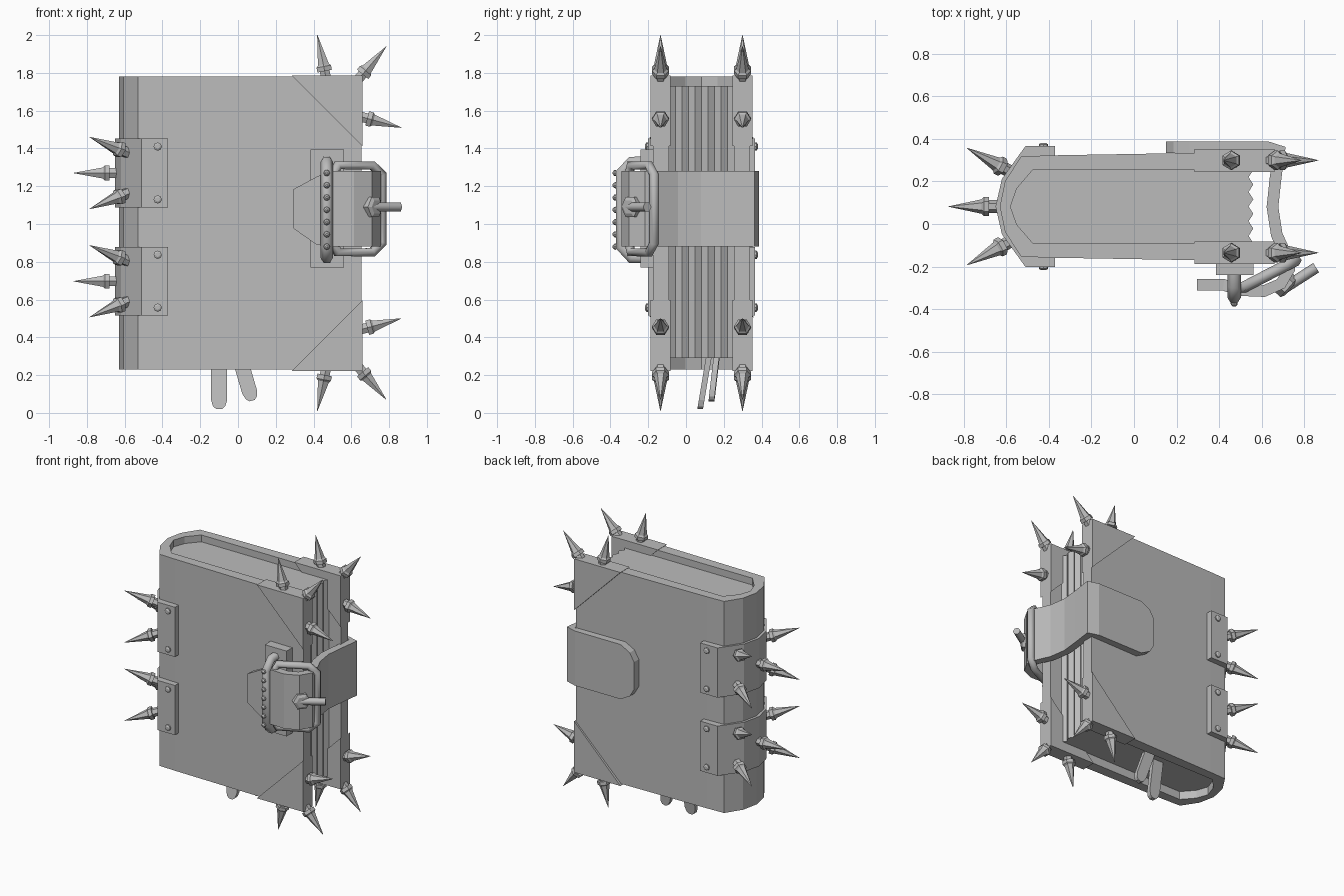
import bpy, bmesh, math
from mathutils import Vector

cube = bpy.data.objects.get("Cube")
if cube:
    bpy.data.objects.remove(cube, do_unlink=True)

MID_Y, MID_Z = 0.082, 1.005

grey = bpy.data.materials.new("plain_grey")
grey.use_nodes = True
grey.diffuse_color = (0.5, 0.5, 0.5, 1)
grey.node_tree.nodes["Principled BSDF"].inputs["Base Color"].default_value = (0.5, 0.5, 0.5, 1)


def finish(name, bm):
    bmesh.ops.recalc_face_normals(bm, faces=bm.faces)
    mesh = bpy.data.meshes.new(name)
    bm.to_mesh(mesh)
    bm.free()
    mesh.materials.append(grey)
    ob = bpy.data.objects.new(name, mesh)
    bpy.context.collection.objects.link(ob)
    return ob


def prism(name, pts, axis, lo, hi):
    """Extrude a 2D outline along an axis ('y': points are x,z; 'z': points are x,y)."""
    bm = bmesh.new()
    place = (lambda p, d: (p[0], d, p[1])) if axis == 'y' else (lambda p, d: (p[0], p[1], d))
    face = bm.faces.new([bm.verts.new(place(p, lo)) for p in pts])
    out = bmesh.ops.extrude_face_region(bm, geom=[face])
    step = Vector(place((0, 0), hi - lo))
    bmesh.ops.translate(bm, vec=step, verts=[g for g in out["geom"] if isinstance(g, bmesh.types.BMVert)])
    return finish(name, bm)


def lathe(name, base, direction, profile, sides=6):
    """Rings of (distance, radius) along a direction."""
    bm = bmesh.new()
    rot = Vector(direction).to_track_quat('Z', 'Y')
    rings = []
    for d, r in profile:
        rings.append([bm.verts.new(Vector(base) + rot @ Vector((
            r * math.cos(math.tau * i / sides), r * math.sin(math.tau * i / sides), d)))
            for i in range(sides)])
    for a, b in zip(rings, rings[1:]):
        for i in range(sides):
            j = (i + 1) % sides
            bm.faces.new((a[i], a[j], b[j], b[i]))
    bm.faces.new(rings[0])
    bm.faces.new(rings[-1])
    return finish(name, bm)


def spike(name, base, tip):
    d = Vector(tip) - Vector(base)
    n = d.length
    lathe(name, base, d, [(-0.03, 0.03), (0.03, 0.03), (0.03, 0.045), (0.055, 0.045), (0.065, 0.034), (n, 0.001)])


def strip(name, path, thick):
    """Flat band standing on edge: path of (x, y, low z, high z)."""
    bm = bmesh.new()
    rings = []
    for i, (x, y, lo, hi) in enumerate(path):
        a, b = path[max(i - 1, 0)], path[min(i + 1, len(path) - 1)]
        t = Vector((b[0] - a[0], b[1] - a[1])).normalized()
        o = Vector((-t.y, t.x)) * thick / 2
        rings.append([bm.verts.new((x + s * o.x, y + s * o.y, z))
                      for s, z in ((1, lo), (1, hi), (-1, hi), (-1, lo))])
    for a, b in zip(rings, rings[1:]):
        for i in range(4):
            j = (i + 1) % 4
            bm.faces.new((a[i], a[j], b[j], b[i]))
    bm.faces.new(rings[0])
    bm.faces.new(rings[-1])
    return finish(name, bm)


def tube(name, pts, radius):
    curve = bpy.data.curves.new(name, 'CURVE')
    curve.dimensions = '3D'
    curve.bevel_depth, curve.bevel_resolution, curve.use_fill_caps = radius, 1, True
    sp = curve.splines.new('POLY')
    sp.points.add(len(pts) - 1)
    for p, co in zip(sp.points, pts):
        p.co = (*co, 1)
    curve.materials.append(grey)
    ob = bpy.data.objects.new(name, curve)
    bpy.context.collection.objects.link(ob)
    bpy.ops.object.select_all(action='DESELECT')
    bpy.context.view_layer.objects.active = ob
    ob.select_set(True)
    bpy.ops.object.convert(target='MESH')


def mirrored(half):
    """Complete a (x, offset from middle) outline on both sides of the spine."""
    return [(x, MID_Y + h) for x, h in half] + [(x, MID_Y - h) for x, h in reversed(half) if h]


def u_shape(outer, inner):
    # outer half runs fore-edge to spine, as does the inner half
    return mirrored(outer) + list(reversed(mirrored(inner)))


# Cover wrapped round the spine
inner = [(0.655, 0.172), (-0.475, 0.172), (-0.55, 0.085), (-0.58, 0)]
prism("cover", u_shape([(0.655, 0.258), (-0.40, 0.24), (-0.53, 0.235), (-0.605, 0.12), (-0.63, 0)], inner),
      'z', 0.23, 1.78)

# Page block with a rippled fore-edge
edge = [(0.56 - 0.022 * (i % 2), MID_Y - 0.172 + 0.344 * i / 10) for i in range(11)]
prism("pages", edge + mirrored(inner[1:]), 'z', 0.29, 1.73)

# Spine bands, bolts and spikes
for k, z in enumerate((1.27, 0.697)):
    tag = ("upper", "lower")[k]
    prism(tag + "_spine_band", u_shape(
        [(-0.37, 0.283), (-0.51, 0.283), (-0.62, 0.13), (-0.65, 0)],
        [(-0.37, 0.22), (-0.50, 0.22), (-0.58, 0.11), (-0.61, 0)]), 'z', z - 0.182, z + 0.182)
    spike(tag + "_spine_spike_middle", (-0.65, MID_Y, z), (-0.87, MID_Y, z))
    for s in (-1, 1):
        for v in (-1, 1):
            lathe(tag + "_band_bolt", (-0.425, MID_Y + s * 0.28, z + v * 0.14), (0, s, 0),
                  [(0, 0.022), (0.012, 0.022), (0.018, 0.012)], 8)
            spike(tag + "_spine_spike", (-0.592, MID_Y + s * 0.17, z + v * 0.11),
                  (-0.785, MID_Y + s * 0.275, z + v * 0.19))

# Corner guards with three spikes each
for s in (-1, 1):
    ya, yb = MID_Y + s * 0.163, MID_Y + s * 0.27
    for v in (-1, 1):
        top = MID_Z + v * 0.782
        prism("corner_guard", [(0.285, top), (0.66, top), (0.66, top - v * 0.375)], 'y', min(ya, yb), max(ya, yb))
        for bx, bz, tx, tz in ((0.465, 0.775, 0.42, 0.995), (0.64, 0.765, 0.785, 0.935), (0.655, 0.562, 0.865, 0.505)):
            y = MID_Y + s * 0.217
            spike("corner_spike", (bx, y, MID_Z + v * bz), (tx, y, MID_Z + v * tz))

# Strap from the back cover round the fore-edge to the front tongue
L, H = 0.88, 1.28
strip("strap", [(0.15, 0.36, 0.98, 1.18), (0.185, 0.36, 0.92, 1.24), (0.26, 0.36, L, H), (0.63, 0.36, L, H),
                (0.685, 0.355, L, H), (0.665, 0.22, L, H), (0.65, 0.08, L, H), (0.67, -0.05, L, H),
                (0.72, -0.16, L, H), (0.73, -0.21, L, H), (0.69, -0.28, L, H), (0.61, -0.315, L, H),
                (0.49, -0.31, L, H), (0.42, -0.285, 0.89, 1.25), (0.295, -0.285, 0.975, 1.185)], 0.055)

# Clasp plate, keeper bar and studs
prism("clasp_plate", [(0.385, 0.77), (0.562, 0.77), (0.562, 1.395), (0.385, 1.395)], 'y', -0.24, -0.165)
keeper = [(-0.2, 0.255), (-0.29, 0.255), (-0.345, 0.195)]
tube("keeper_bar", [(0.47, y, 1.075 + h) for y, h in keeper] +
     [(0.47, y, 1.075 - h) for y, h in reversed(keeper)], 0.032)
for i in range(7):
    lathe("keeper_stud", (0.47, -0.37, 0.88 + i * 0.065), (0, -1, 0), [(0, 0.017), (0.01, 0.015), (0.018, 0.006)], 8)

# Buckle frame and prong
frame = [(0.02, 0.18), (0.1, 0.23), (0.78, 0.23), (0.97, 0.18)]
loop = [(t, h) for t, h in frame] + [(t, -h) for t, h in reversed(frame)]
tube("buckle_frame", [(0.5 + 0.27 * t, -0.305 + 0.14 * t, 1.08 + h) for t, h in loop], 0.027)
lathe("prong_collar", (0.69, -0.265, 1.09), (0.75, -0.66, 0), [(0, 0.06), (0.05, 0.06), (0.06, 0.04)])
tube("buckle_prong", [(0.70, -0.305, 1.09), (0.73, -0.285, 1.09), (0.855, -0.205, 1.09)], 0.026)

# Bookmark ribbons hanging below the pages
for name, top, end, half in (("long_bookmark", (-0.10, 0.11, 0.32), (-0.10, 0.06, 0.02), 0.043),
                             ("short_bookmark", (0.0, 0.15, 0.32), (0.075, 0.12, 0.065), 0.04)):
    top, end = Vector(top), Vector(end)
    along = (end - top).normalized()
    side = along.cross(Vector((0, 1, 0))).normalized()
    size = (end - top).length
    ends = [(d, w) for d, w in ((0, 1), (size - 0.05, 1), (size - 0.015, 0.75), (size, 0.35))]
    outline = [top + along * d + side * w * half for d, w in ends]
    outline += [top + along * d - side * w * half for d, w in reversed(ends)]
    bm = bmesh.new()
    f = bm.faces.new([bm.verts.new(p) for p in outline])
    out = bmesh.ops.extrude_face_region(bm, geom=[f])
    bmesh.ops.translate(bm, vec=(0, 0.03, 0), verts=[g for g in out["geom"] if isinstance(g, bmesh.types.BMVert)])
    finish(name, bm)
